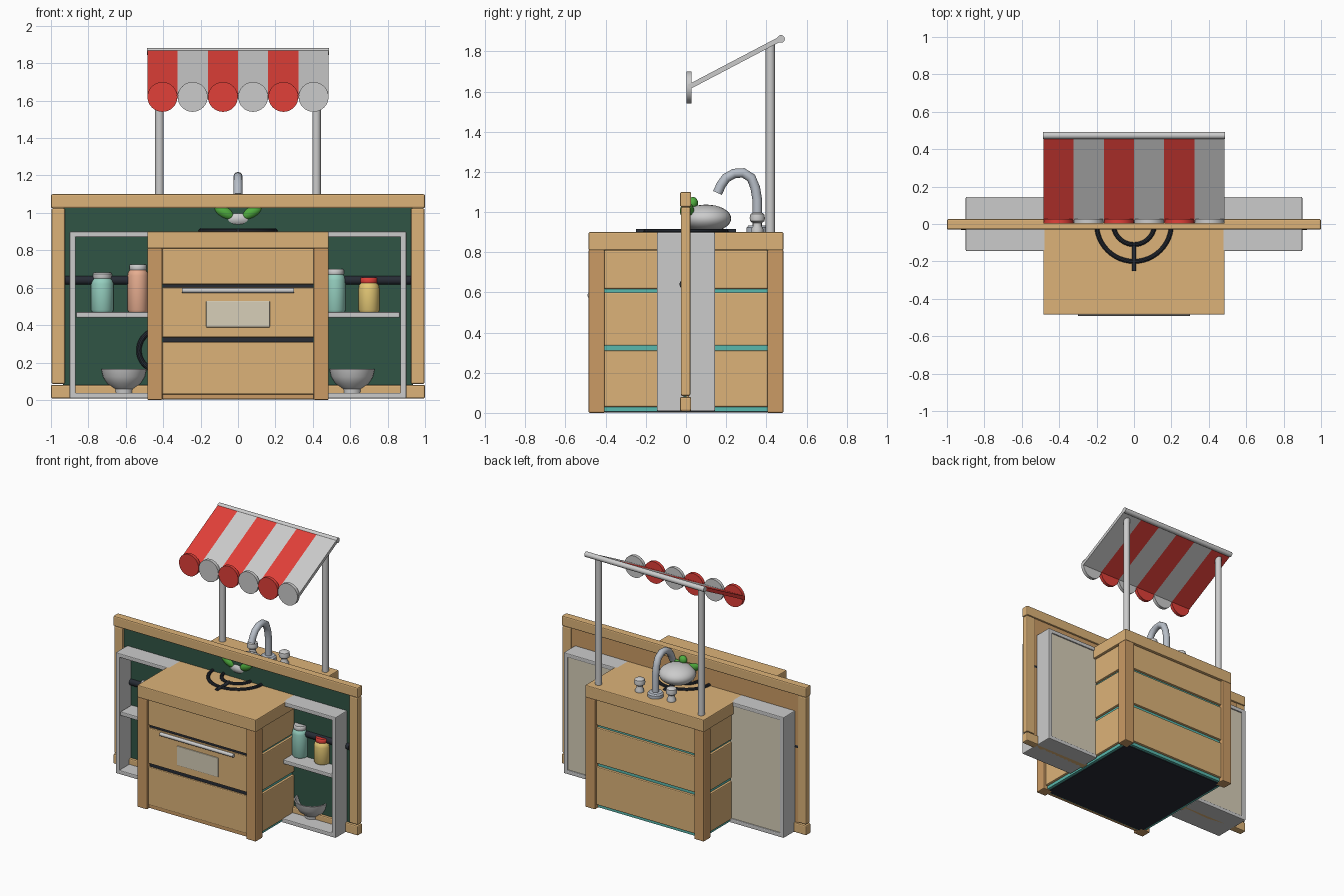
import bpy, bmesh, math
from mathutils import Vector

if "Cube" in bpy.data.objects:
    bpy.data.objects.remove(bpy.data.objects["Cube"])

COL = dict(wood=(0.72, 0.45, 0.19), trim=(0.60, 0.33, 0.13), board=(0.03, 0.09, 0.06),
           teal=(0.10, 0.48, 0.42), red=(0.75, 0.05, 0.04), dark=(0.02, 0.025, 0.035),
           cream=(0.68, 0.62, 0.48), mint=(0.30, 0.62, 0.52), pink=(0.80, 0.42, 0.28),
           yellow=(0.78, 0.58, 0.18), steel=(0.48, 0.52, 0.58), leaf=(0.08, 0.42, 0.05))
MATS = {}


def paint(ob, col):
    if col:
        if col not in MATS:
            MATS[col] = bpy.data.materials.new(col)
            MATS[col].diffuse_color = (*COL[col], 1)
        ob.data.materials.append(MATS[col])
    return ob


def make(name, bm, col, smooth=False):
    bmesh.ops.recalc_face_normals(bm, faces=bm.faces)
    me = bpy.data.meshes.new(name)
    bm.to_mesh(me)
    bm.free()
    ob = bpy.data.objects.new(name, me)
    bpy.context.collection.objects.link(ob)
    if smooth:
        bpy.ops.object.select_all(action='DESELECT')
        ob.select_set(True)
        bpy.context.view_layer.objects.active = ob
        bpy.ops.object.shade_smooth_by_angle(angle=math.radians(40))
    return paint(ob, col)


def box(name, x, y, z, col=None, bevel=0.0):
    bm = bmesh.new()
    bmesh.ops.create_cube(bm, size=1)
    for v in bm.verts:
        v.co = Vector([(a + b) / 2 + c * (b - a) for (a, b), c in zip((x, y, z), v.co)])
    ob = make(name, bm, col)
    if bevel:
        m = ob.modifiers.new('bevel', 'BEVEL')
        m.width, m.segments = bevel, 2
    return ob


def lathe(name, profile, loc, col=None, n=32):
    bm = bmesh.new()
    rings = [[bm.verts.new((loc[0] + r * math.cos(2 * math.pi * i / n),
                            loc[1] + r * math.sin(2 * math.pi * i / n), loc[2] + z))
              for i in range(n)] for r, z in profile]
    for a, b in zip(rings, rings[1:]):
        for i in range(n):
            bm.faces.new((a[i], a[(i + 1) % n], b[(i + 1) % n], b[i]))
    bm.faces.new(rings[0])
    bm.faces.new(rings[-1])
    return make(name, bm, col, True)


def rod(name, a, b, r, col=None, n=24):
    a, b = Vector(a), Vector(b)
    bm = bmesh.new()
    bmesh.ops.create_cone(bm, cap_ends=True, segments=n, radius1=r, radius2=r, depth=(b - a).length)
    q = (b - a).to_track_quat('Z', 'Y')
    for v in bm.verts:
        v.co = q @ v.co + (a + b) / 2
    return make(name, bm, col, True)


def ball(name, loc, size, col=None, turn=0):
    bm = bmesh.new()
    bmesh.ops.create_uvsphere(bm, u_segments=28, v_segments=16, radius=1)
    ob = make(name, bm, col, True)
    ob.location, ob.scale, ob.rotation_euler = loc, size, (0, turn, 0)
    return ob


def ring(name, loc, R, r, col, rot=(0, 0, 0)):
    bpy.ops.mesh.primitive_torus_add(location=loc, rotation=rot, major_radius=R, minor_radius=r,
                                     major_segments=48, minor_segments=10)
    ob = bpy.context.object
    ob.name = name
    bpy.ops.object.shade_smooth_by_angle()
    return paint(ob, col)


# Cabinet core, corner posts and worktop
box('cabinet_core', (-.45, .45), (-.45, .45), (.006, .82), 'teal')
box('cabinet_underside', (-.43, .43), (-.43, .43), (.001, .02), 'dark')
box('worktop', (-.485, .485), (-.485, .485), (.81, .9), 'wood', .006)
for sx in (-1, 1):
    for sy in (-1, 1):
        box('corner_post', sorted((sx * .405, sx * .485)), sorted((sy * .405, sy * .485)),
            (0, .812), 'trim', .006)

# Planks on all four sides
for z in ((.03, .31), (.335, .6), (.618, .81)):
    for s in (-1, 1):
        d = sorted((s * .44, s * .468))
        box('side_plank', d, (-.41, .41), z, 'wood', .006)
        box('front_plank' if s < 0 else 'back_plank', (-.41, .41), d, z, 'wood', .006)

# Oven door details
box('lower_slot', (-.4, .4), (-.456, -.44), (.3, .34), 'dark')
box('upper_slot', (-.4, .4), (-.456, -.44), (.59, .63), 'dark')
box('toe_strip', (-.41, .41), (-.46, -.44), (.005, .03), 'trim')
box('oven_window', (-.17, .17), (-.475, -.46), (.388, .53), 'cream', .004)
rod('oven_handle', (-.3, -.478, .585), (.3, -.478, .585), .013)
for x in (-.25, .25):
    rod('handle_mount', (x, -.478, .585), (x, -.45, .585), .009)

# Chalkboard and wooden frame
box('chalkboard', (-.935, .935), (-.012, .002), (.07, 1.03), 'board')
box('board_backing', (-.935, .935), (.002, .014), (.07, 1.03), 'trim')
box('frame_top', (-1, 1), (-.03, .026), (1.025, 1.1), 'wood', .008)
for s in (-1, 1):
    box('frame_post', sorted((s * .925, s * .997)), (-.026, .022), (.085, 1.025), 'wood', .008)
box('frame_bottom', (-1, 1), (-.03, .026), (.008, .08), 'wood', .008)
rod('hanging_rail', (-.925, -.008, .64), (.925, -.008, .64), .024, 'dark')
ring('hanging_ring', (-.42, -.015, .265), .11, .014, 'dark', (math.pi / 2, 0, 0))

# Side shelf units with bowls
for s in (-1, 1):
    def X(a, b):
        return sorted((s * a, s * b))
    Y = (-.145, .145)
    box('shelf_side', X(.868, .9), Y, (.008, .9), None, .006)
    box('shelf_top', X(.46, .9), Y, (.87, .9), None, .006)
    box('shelf_bottom', X(.46, .9), Y, (.008, .038), None, .006)
    box('shelf_middle', X(.46, .865), (-.14, .12), (.44, .47), None, .006)
    box('shelf_back_panel', X(.46, .87), (.122, .136), (.03, .88), 'cream')
    lathe('bowl', [(.05, 0), (.052, .02), (.09, .05), (.112, .085), (.122, .128), (.113, .128),
                   (.1, .085), (.07, .05), (.02, .035)], (s * .61, -.005, .038))

# Storage jars
for x, r, h, col, lid in ((-.725, .06, .18, 'mint', None), (-.535, .055, .225, 'pink', None),
                          (.52, .055, .2, 'mint', None), (.7, .056, .155, 'yellow', 'red')):
    lathe('jar', [(r * .9, 0), (r, .01), (r, h - .03), (r * .93, h - .012), (r * .75, h)],
          (x, -.015, .47), col)
    lathe('jar_lid', [(r * .8, 0), (r * .84, .006), (r * .84, .024), (r * .75, .03)],
          (x, -.015, .47 + h), lid)

# Hob rings and grate bars
ring('outer_burner', (0, 0, .904), .2, .012, 'dark')
ring('inner_burner', (0, 0, .904), .11, .012, 'dark')
for dx, dy in ((1, 0), (-1, 0), (0, 1), (0, -1)):
    rod('grate_bar', (dx * .1, dy * .1, .904), (dx * .25 if dy else dx * .2, dy * .25, .904), .012, 'dark', 12)

# Round vegetable with leaves
ball('vegetable', (0, .1, .968), (.125, .125, .069))
for s in (-1, 1):
    ball('vegetable_leaf', (s * .075, .005, 1.005), (.065, .035, .033), 'leaf', -s * .55)
ball('leaf_tip', (0, .035, 1.045), (.03, .025, .03), 'leaf')

# Gooseneck tap and two knobs
cu = bpy.data.curves.new('tap_spout', 'CURVE')
cu.dimensions, cu.bevel_depth, cu.bevel_resolution, cu.use_fill_caps = '3D', .024, 4, True
path = [(.355, .9), (.355, 1.06), (.345, 1.12), (.325, 1.17), (.285, 1.195), (.24, 1.192),
        (.2, 1.17), (.175, 1.135), (.157, 1.095)]
sp = cu.splines.new('POLY')
sp.points.add(len(path) - 1)
for p, (y, z) in zip(sp.points, path):
    p.co = (0, y, z, 1)
spout = bpy.data.objects.new('tap_spout', cu)
bpy.context.collection.objects.link(spout)
paint(spout, 'steel')
lathe('tap_base', [(.054, 0), (.054, .022), (.045, .032), (.028, .034)], (0, .355, .9), 'steel')
for x in (-.13, .13):
    lathe('tap_knob', [(.03, 0), (.03, .015), (.022, .03), (.022, .045), (.036, .055), (.038, .07),
                       (.034, .09), (.018, .1)], (x, .355, .9))

# Awning: poles, ridge bar, stripes and scallops
for x in (-.42, .42):
    rod('awning_pole', (x, .42, .89), (x, .42, 1.835), .023)
rod('awning_ridge', (-.487, .473, 1.862), (.487, .473, 1.862), .019)
w = .97 / 6
for i in range(6):
    x0 = -.485 + i * w
    col = None if i % 2 else 'red'
    bm = bmesh.new()
    f = bm.faces.new([bm.verts.new((x, y, z)) for x, y, z in (
        (x0, .02, 1.612), (x0 + w, .02, 1.612), (x0 + w, .473, 1.85), (x0, .473, 1.85))])
    ext = bmesh.ops.extrude_face_region(bm, geom=[f])
    for v in ext['geom']:
        if isinstance(v, bmesh.types.BMVert):
            v.co += Vector((0, -.011, .022))
    make('awning_stripe', bm, col)
    rod('awning_scallop', (x0 + w / 2, .003, 1.62), (x0 + w / 2, .027, 1.62), w / 2 - .001, col, 32)

for m in bpy.data.materials:
    if m.users and not m.is_grease_pencil:
        m.use_nodes = True
        m.node_tree.nodes["Principled BSDF"].inputs["Base Color"].default_value = m.diffuse_color
